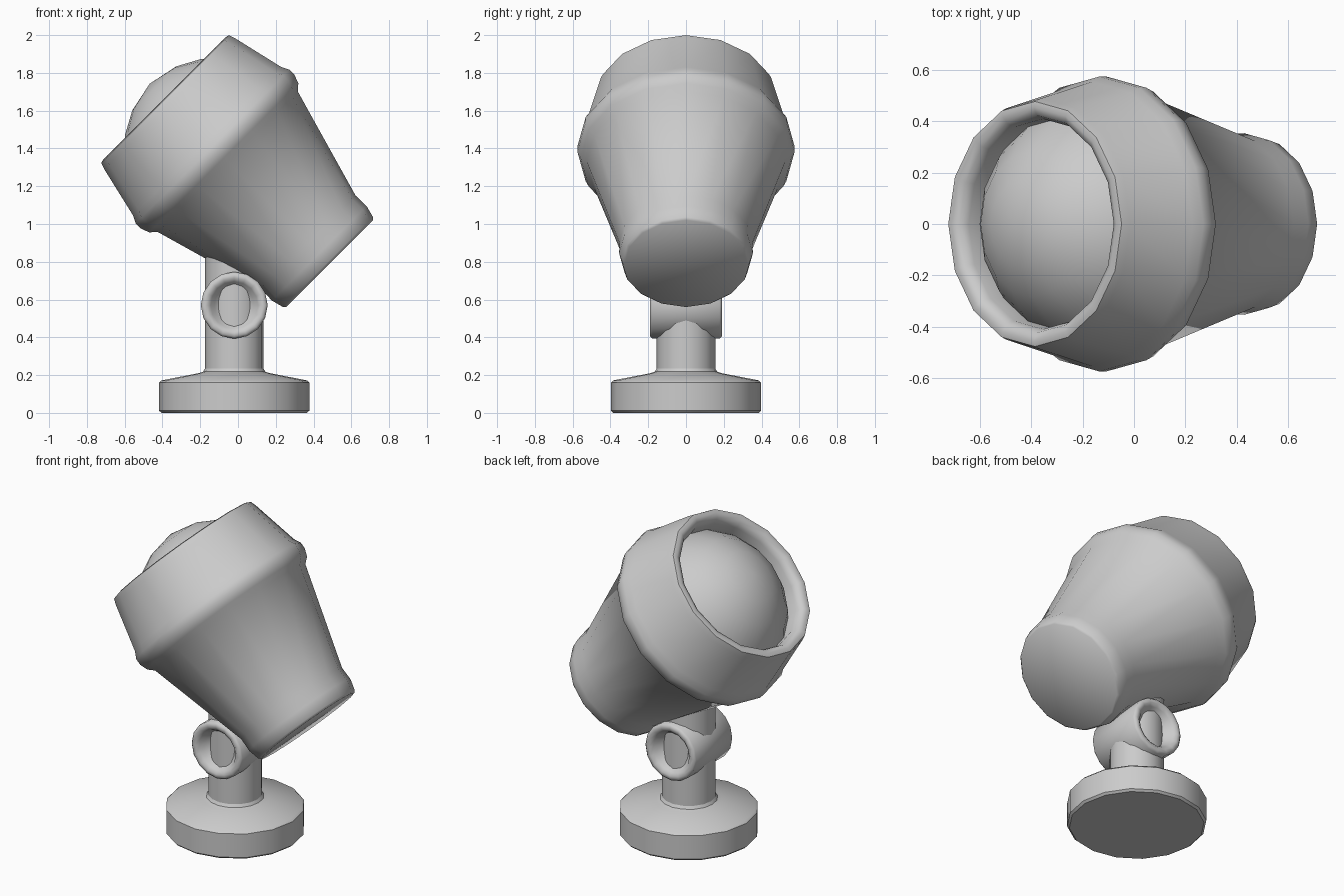
import bpy, bmesh
from math import radians
from mathutils import Matrix, Vector

cube = bpy.data.objects.get("Cube")
if cube:
    bpy.data.objects.remove(cube, do_unlink=True)

SIDES = 16
CENTRE_X = -0.02

grey = bpy.data.materials.new("plain_grey")
grey.use_nodes = True
colour = (0.6, 0.6, 0.6, 1)
grey.diffuse_color = colour
grey.node_tree.nodes["Principled BSDF"].inputs["Base Color"].default_value = colour


def lathe(name, profile, location, rotation=Matrix(), smooth=40):
    """Turn a (radius, height) profile about local z, then place it."""
    bm = bmesh.new()
    verts = [bm.verts.new((r, 0, h)) for r, h in profile]
    edges = [bm.edges.new(pair) for pair in zip(verts, verts[1:])]
    bmesh.ops.spin(bm, geom=verts + edges, cent=(0, 0, 0), axis=(0, 0, 1),
                   angle=radians(360), steps=SIDES)
    bmesh.ops.remove_doubles(bm, verts=bm.verts, dist=0.0005)
    bmesh.ops.recalc_face_normals(bm, faces=bm.faces)
    mesh = bpy.data.meshes.new(name)
    bm.to_mesh(mesh)
    bm.free()
    mesh.materials.append(grey)
    obj = bpy.data.objects.new(name, mesh)
    bpy.context.collection.objects.link(obj)
    obj.matrix_world = Matrix.Translation(Vector(location)) @ rotation
    bpy.ops.object.select_all(action="DESELECT")
    obj.select_set(True)
    bpy.context.view_layer.objects.active = obj
    bpy.ops.object.shade_smooth_by_angle(angle=radians(smooth))
    return obj


# Round foot with a sloping top
lathe("base", [(0, 0), (0.385, 0), (0.398, 0.012), (0.398, 0.16), (0.385, 0.172),
               (0.19, 0.21), (0.165, 0.218), (0.155, 0.235), (0, 0.235)],
      (CENTRE_X, 0, 0))

# Upright post running into the lamp head
lathe("post", [(0, 0.2), (0.155, 0.2), (0.155, 0.92), (0, 0.92)], (CENTRE_X, 0, 0))

# Cross pivot with a hollow cup at each end
cup = [(0, 0.1), (0.06, 0.11), (0.105, 0.14), (0.125, 0.175),
       (0.145, 0.19), (0.165, 0.19), (0.177, 0.178)]
lathe("pivot", cup + [(r, -h) for r, h in reversed(cup)],
      (CENTRE_X, 0, 0.57), Matrix.Rotation(radians(90), 4, "X"), 60)

# Lamp head, tilted up to one side, origin at the centre of the rim
tilt = Matrix.Rotation(radians(-45), 4, "Y")
rim_centre = (-0.39, 0, 1.665)
lathe("lamp_housing", [(0, -1.237), (0.325, -1.237), (0.337, -1.225), (0.354, -1.16),
                       (0.352, -1.08), (0.525, -0.475), (0.558, -0.445), (0.575, -0.40),
                       (0.575, -0.36), (0.555, -0.32), (0.49, -0.04), (0.478, -0.005),
                       (0.455, 0), (0.425, -0.015), (0.41, -0.05), (0.41, -0.16)],
      rim_centre, tilt, 50)

# Domed lens set inside the rim
lathe("lens", [(0.415, -0.13), (0.37, -0.07), (0.285, 0.01), (0.165, 0.075), (0, 0.11)],
      rim_centre, tilt, 60)
